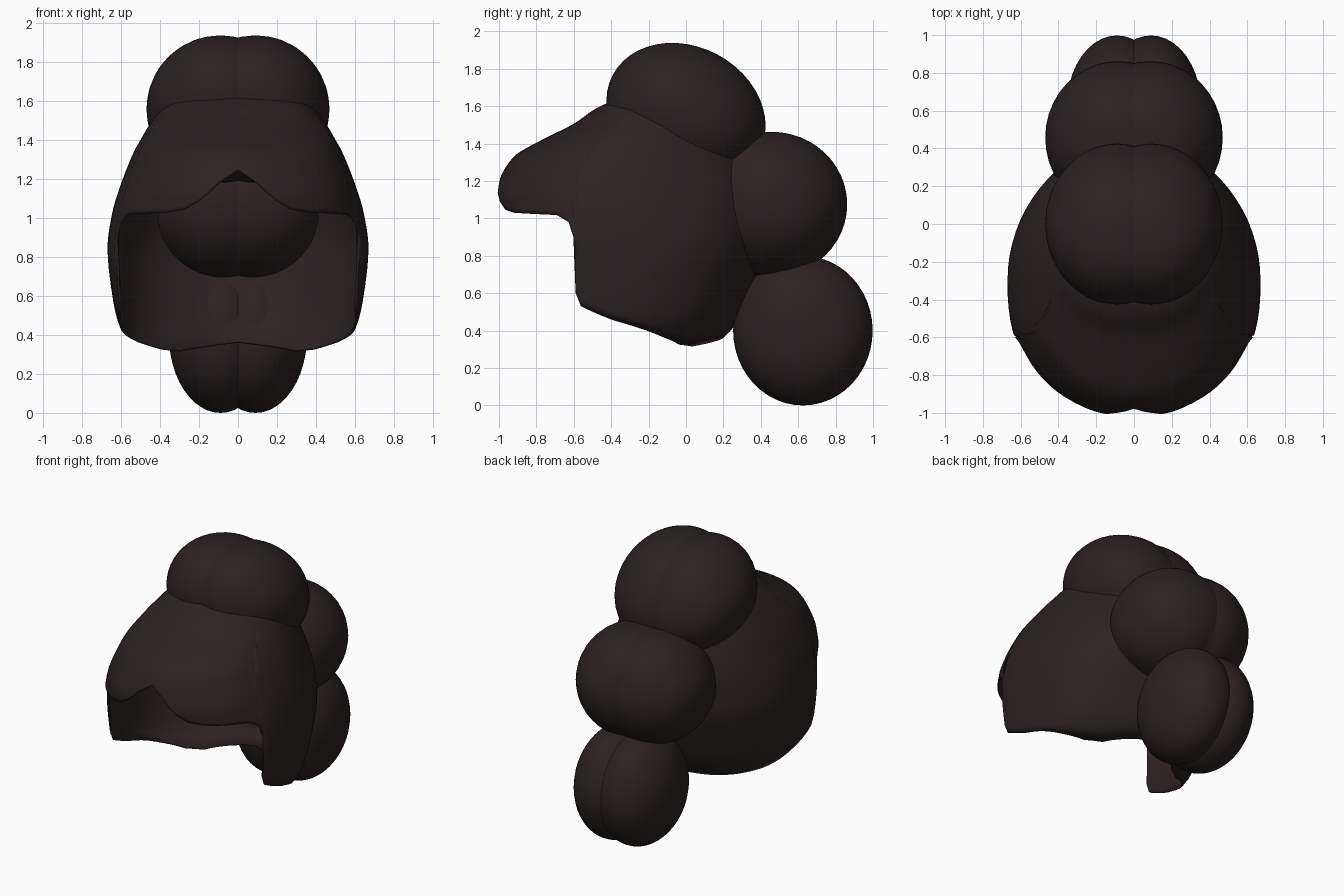
import bpy, bmesh, math
from mathutils import Matrix, Vector

if "Cube" in bpy.data.objects:
    bpy.data.objects.remove(bpy.data.objects["Cube"], do_unlink=True)

hair = bpy.data.materials.new("dark_brown_hair")
hair.use_nodes = True
colour = (0.025, 0.016, 0.016, 1)
hair.diffuse_color = colour
hair.node_tree.nodes["Principled BSDF"].inputs["Base Color"].default_value = colour


def finish(name, bm, angle):
    mesh = bpy.data.meshes.new(name)
    bm.to_mesh(mesh)
    bm.free()
    obj = bpy.data.objects.new(name, mesh)
    bpy.context.collection.objects.link(obj)
    mesh.materials.append(hair)
    bpy.ops.object.select_all(action='DESELECT')
    obj.select_set(True)
    bpy.context.view_layer.objects.active = obj
    bpy.ops.object.shade_smooth_by_angle(angle=math.radians(angle))
    return obj


def bun(name, y, z, radii, offset, tilt=0):
    """Two mirrored ellipsoid lobes meeting in a centre crease."""
    bm = bmesh.new()
    bmesh.ops.create_uvsphere(bm, u_segments=40, v_segments=24, radius=1)
    place = (Matrix.Translation((offset, y, z))
             @ Matrix.Rotation(math.radians(tilt), 4, 'X')
             @ Matrix.Diagonal((*radii, 1)))
    bmesh.ops.transform(bm, matrix=place, verts=bm.verts)
    bmesh.ops.bisect_plane(bm, geom=bm.verts[:] + bm.edges[:] + bm.faces[:],
                           plane_co=(0, 0, 0), plane_no=(1, 0, 0), clear_inner=True)
    bmesh.ops.mirror(bm, geom=bm.verts[:] + bm.edges[:] + bm.faces[:],
                     axis='X', merge_dist=0.0005)
    bmesh.ops.recalc_face_normals(bm, faces=bm.faces)
    return finish(name, bm, 24)


def spline(keys, s):
    """Smooth interpolation of rows (position, values...)."""
    s = min(max(s, keys[0][0]), keys[-1][0])
    i = next(k for k in range(len(keys) - 1) if s <= keys[k + 1][0])

    def slope(k):
        a, b = keys[max(k - 1, 0)], keys[min(k + 1, len(keys) - 1)]
        return (Vector(b[1:]) - Vector(a[1:])) / (b[0] - a[0])
    a, b = keys[i], keys[i + 1]
    d = b[0] - a[0]
    u = (s - a[0]) / d
    return (Vector(a[1:]) * (2*u**3 - 3*u*u + 1) + slope(i) * d * (u**3 - 2*u*u + u)
            + Vector(b[1:]) * (3*u*u - 2*u**3) + slope(i + 1) * d * (u**3 - u*u))


# Cap sections: height, half width, front y, back y, centre y
SECTIONS = [
    (0.30, 0.44, -1.00, 0.11, -0.3), (0.37, 0.56, -1.02, 0.21, -0.3),
    (0.45, 0.61, -1.03, 0.275, -0.3), (0.60, 0.645, -1.03, 0.345, -0.3),
    (0.85, 0.67, -1.03, 0.43, -0.3), (1.03, 0.645, -1.02, 0.44, -0.3),
    (1.15, 0.61, -1.02, 0.43, -0.3), (1.33, 0.54, -0.92, 0.36, -0.28),
    (1.42, 0.49, -0.77, 0.30, -0.25), (1.50, 0.44, -0.61, 0.22, -0.2),
    (1.62, 0.30, -0.41, 0.08, -0.17), (1.67, 0.0, -0.15, -0.15, -0.15)]

# Hem height by angle from the front: parted fringe, side lock, nape
HEM = [(0, 1.25), (0.16, 1.185), (0.32, 1.09), (0.44, 1.045), (0.60, 1.03),
       (1.08, 1.02), (1.19, 0.98), (1.235, 0.90), (1.25, 0.60), (1.29, 0.53),
       (1.57, 0.43), (1.93, 0.365), (2.2, 0.325), (2.45, 0.315), (math.pi, 0.36)]


def cap_point(t, z):
    w, front, back, mid = spline(SECTIONS, z)
    c = math.cos(t)
    y = mid + (front - mid) * c**0.8 if c > 0 else mid - (back - mid) * c
    return (max(w, 0) * math.sin(t), y, z)


# Hair cap: thin shell from the hem up to the crown
half = []
for (t0, h0), (t1, h1) in zip(HEM, HEM[1:]):
    steps = max(1, round((t1 - t0) / 0.08))
    half += [(t0 + (t1 - t0) * k / steps, h0 + (h1 - h0) * k / steps) for k in range(steps)]
half.append(HEM[-1])
columns = [(-t, h) for t, h in reversed(half[1:])] + half
ROWS, CROWN = 28, SECTIONS[-1][0]
bm = bmesh.new()
grid = [[bm.verts.new(cap_point(t, h + (CROWN - h) * r / ROWS)) for r in range(ROWS + 1)]
        for t, h in columns]
for a, b in zip(grid, grid[1:]):
    for r in range(ROWS):
        bm.faces.new((a[r], b[r], b[r + 1], a[r + 1]))
bmesh.ops.remove_doubles(bm, verts=bm.verts, dist=0.0005)
cap = finish("hair_cap", bm, 70)
shell = cap.modifiers.new("thickness", 'SOLIDIFY')
shell.thickness = 0.012
shell.offset = -1

# Three buns stacked from the crown down the back
bun("top_bun", 0.0, 1.56, (0.38, 0.443, 0.358), 0.09, -28)
bun("middle_bun", 0.457, 1.075, (0.385, 0.405, 0.388), 0.085)
bun("lower_bun", 0.625, 0.40, (0.265, 0.373, 0.40), 0.09)
